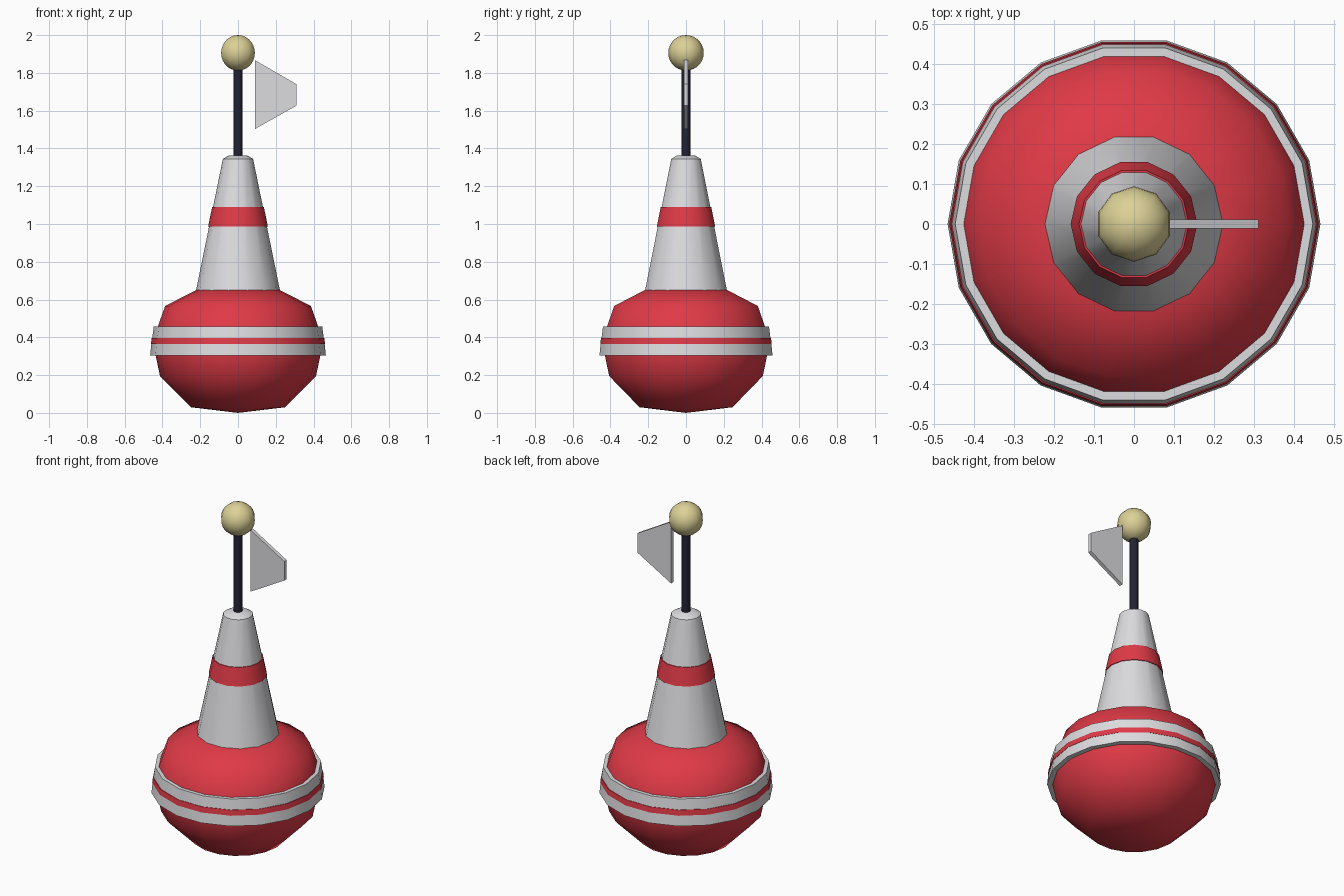
import bpy, bmesh, math

if "Cube" in bpy.data.objects:
    bpy.data.objects.remove(bpy.data.objects["Cube"])


def material(name, rgb):
    m = bpy.data.materials.new(name)
    m.diffuse_color = (*rgb, 1.0)
    m.use_nodes = True
    m.node_tree.nodes["Principled BSDF"].inputs["Base Color"].default_value = m.diffuse_color
    return m


RED = material("red", (0.74, 0.042, 0.062))
WHITE = material("pale_grey", (0.72, 0.72, 0.74))
NAVY = material("dark_navy", (0.016, 0.016, 0.034))
CREAM = material("cream_yellow", (0.72, 0.64, 0.31))


def finish(bm, name, mat, angle=None):
    bmesh.ops.recalc_face_normals(bm, faces=bm.faces)
    mesh = bpy.data.meshes.new(name)
    bm.to_mesh(mesh)
    bm.free()
    mesh.materials.append(mat)
    ob = bpy.data.objects.new(name, mesh)
    bpy.context.collection.objects.link(ob)
    if angle:
        bpy.ops.object.select_all(action='DESELECT')
        ob.select_set(True)
        bpy.context.view_layer.objects.active = ob
        bpy.ops.object.shade_smooth_by_angle(angle=math.radians(angle))
    return ob


def lathe(name, profile, sides, mat, angle=35, closed=False):
    """Spin (radius, z) points round z; closed joins last point to first."""
    bm = bmesh.new()
    rings = []
    for r, z in profile:
        if r == 0:
            rings.append([bm.verts.new((0, 0, z))] * sides)
        else:
            rings.append([bm.verts.new((r * math.cos(math.tau * i / sides),
                                        r * math.sin(math.tau * i / sides), z))
                          for i in range(sides)])
    pairs = list(zip(rings, rings[1:]))
    if closed:
        pairs.append((rings[-1], rings[0]))
    for a, b in pairs:
        for i in range(sides):
            j = (i + 1) % sides
            quad = list(dict.fromkeys((a[i], a[j], b[j], b[i])))
            bm.faces.new(quad)
    return finish(bm, name, mat, angle)


# Rounded float
lathe("float_body", [(0, 0), (0.25, 0.03), (0.413, 0.195), (0.452, 0.38),
                     (0.386, 0.566), (0.222, 0.65), (0, 0.65)], 18, RED, 60)

# Fender belt: two pale rings with a red stripe between
lathe("belt_lower", [(0.42, 0.305), (0.465, 0.305), (0.459, 0.365), (0.42, 0.365)],
      18, WHITE, closed=True)
lathe("belt_stripe", [(0.42, 0.365), (0.461, 0.365), (0.457, 0.397), (0.42, 0.397)],
      18, RED, closed=True)
lathe("belt_upper", [(0.42, 0.397), (0.454, 0.397), (0.446, 0.457), (0.42, 0.457)],
      18, WHITE, closed=True)

# Tapered tower with a rounded lip
lathe("tower", [(0, 0.645), (0.223, 0.645), (0.08, 1.345), (0.05, 1.362), (0, 1.362)],
      14, WHITE)

# Red band round the tower
lathe("tower_band", [(0.13, 0.987), (0.158, 0.987), (0.137, 1.09), (0.12, 1.09)],
      14, RED, closed=True)

# Mast and round top mark
lathe("mast", [(0, 1.34), (0.024, 1.34), (0.024, 1.87), (0, 1.87)], 10, NAVY, 40)
bm = bmesh.new()
bmesh.ops.create_uvsphere(bm, u_segments=10, v_segments=14, radius=0.094)
bmesh.ops.translate(bm, verts=bm.verts, vec=(0, 0, 1.906))
finish(bm, "top_ball", CREAM, 60)

# Pennant: tapered plate beside the mast
bm = bmesh.new()
outline = [(0.09, 1.503), (0.31, 1.627), (0.31, 1.74), (0.09, 1.867)]
face = bm.faces.new([bm.verts.new((x, -0.011, z)) for x, z in outline])
ext = bmesh.ops.extrude_face_region(bm, geom=[face])
bmesh.ops.translate(bm, vec=(0, 0.022, 0),
                    verts=[v for v in ext["geom"] if isinstance(v, bmesh.types.BMVert)])
finish(bm, "pennant", WHITE)
